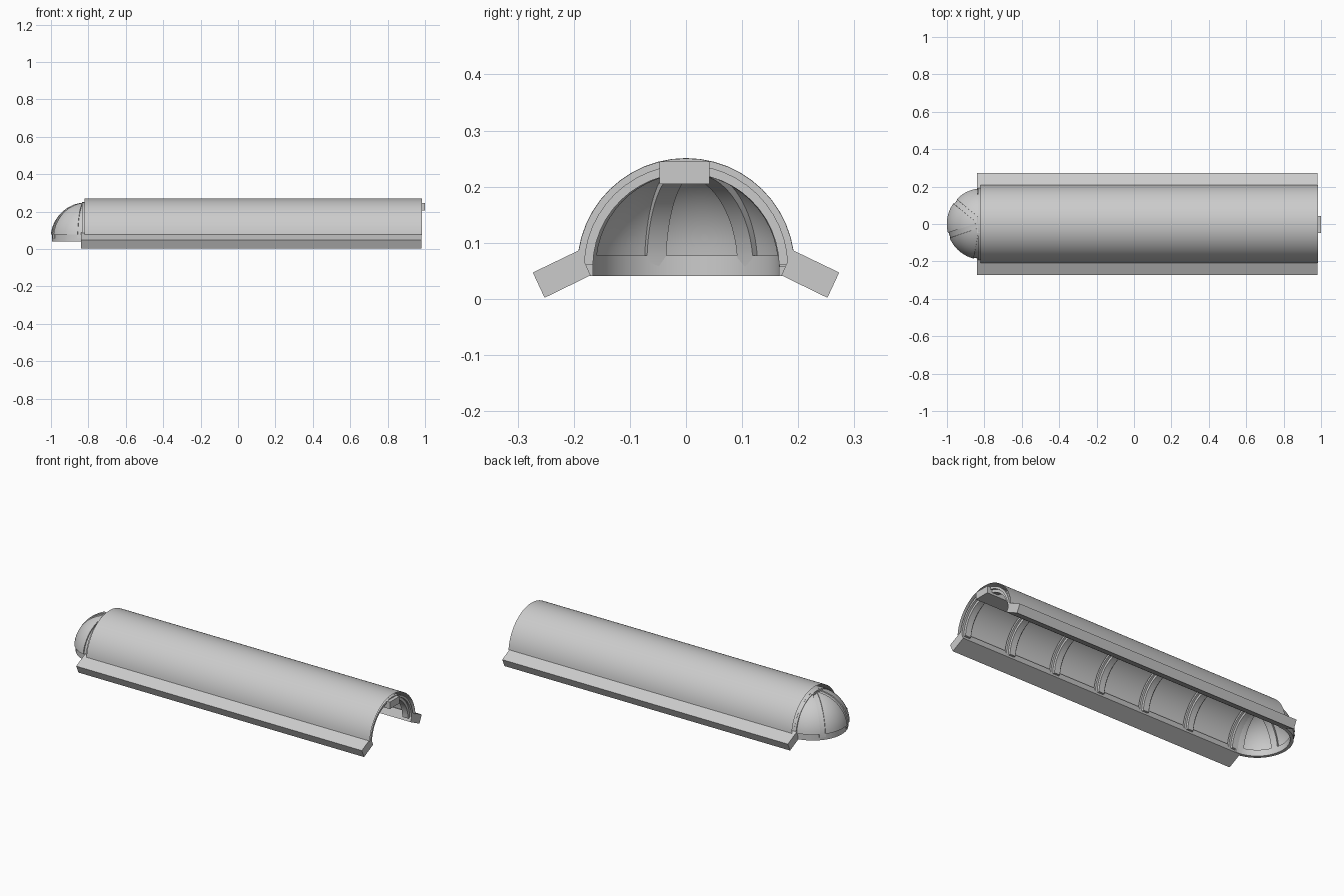
import bpy, bmesh
from math import sin, cos, radians, pi

if "Cube" in bpy.data.objects:
    bpy.data.objects.remove(bpy.data.objects["Cube"])

CZ = 0.057      # height of the vault axis
CX = -0.81      # centre of the end dome


def finish(name, bm, angle=30):
    bmesh.ops.remove_doubles(bm, verts=bm.verts, dist=1e-5)
    bmesh.ops.recalc_face_normals(bm, faces=bm.faces)
    me = bpy.data.meshes.new(name)
    bm.to_mesh(me)
    bm.free()
    ob = bpy.data.objects.new(name, me)
    bpy.context.collection.objects.link(ob)
    bpy.ops.object.select_all(action='DESELECT')
    ob.select_set(True)
    bpy.context.view_layer.objects.active = ob
    bpy.ops.object.shade_smooth_by_angle(angle=radians(angle))
    return ob


def bent_block(name, f, nu, nv):
    """Closed block: f(u, v, w) bends the unit cube, gridded nu x nv."""
    bm = bmesh.new()
    g = [[[bm.verts.new(f(i / nu, j / nv, w)) for w in (0, 1)]
          for j in range(nv + 1)] for i in range(nu + 1)]
    for i in range(nu):
        for j in range(nv):
            for w in (0, 1):
                bm.faces.new((g[i][j][w], g[i+1][j][w], g[i+1][j+1][w], g[i][j+1][w]))
    for i in range(nu):
        for j in (0, nv):
            bm.faces.new((g[i][j][0], g[i+1][j][0], g[i+1][j][1], g[i][j][1]))
    for j in range(nv):
        for i in (0, nu):
            bm.faces.new((g[i][j][0], g[i][j+1][0], g[i][j+1][1], g[i][j][1]))
    return finish(name, bm)


def mix(a, b, t):
    return a + (b - a) * t


def prism(name, section, x0, x1):
    bm = bmesh.new()
    a = [bm.verts.new((x0, y, z)) for y, z in section]
    b = [bm.verts.new((x1, y, z)) for y, z in section]
    n = len(section)
    bm.faces.new(a)
    bm.faces.new(b)
    for i in range(n):
        bm.faces.new((a[i], a[(i+1) % n], b[(i+1) % n], b[i]))
    return finish(name, bm)


# Thin vault skin, open sheet
bm = bmesh.new()
N = 40
rows = []
for i in range(N + 1):
    t = mix(radians(5), pi - radians(5), i / N)
    rows.append([bm.verts.new((x, 0.209 * cos(t), CZ + 0.212 * sin(t))) for x in (-0.82, 0.985)])
for p, q in zip(rows, rows[1:]):
    bm.faces.new((p[0], p[1], q[1], q[0]))
finish("vault_skin", bm)

# Sloping side rails
for s, side in ((1, "back"), (-1, "front")):
    prism(side + "_rail", [(s * y, z) for y, z in
          ((0.19, 0.087), (0.273, 0.047), (0.252, 0.002), (0.17, 0.042))], -0.84, 0.98)

# Ridge beam
prism("ridge_beam", [(-0.047, 0.205), (0.042, 0.205), (0.042, 0.245), (-0.047, 0.245)], -0.84, 1.0)

# Arched ribs under the skin, each with a wider flange
for k in range(7):
    x = mix(-0.805, 0.95, k / 6)
    for part, hw, r0, r1 in (("rib", 0.018, 0.166, 0.194), ("rib_flange", 0.03, 0.181, 0.1935)):
        bent_block(f"{part}_{k}", lambda u, v, w: (
            x + mix(-hw, hw, v),
            mix(r0, r1, w) * cos(mix(0.02, pi - 0.02, u)),
            CZ + mix(r0, r1, w) * sin(mix(0.02, pi - 0.02, u))), 24, 1)


# Dome base band
bent_block("dome_base", lambda u, v, w: (
    CX - mix(0.166, 0.184, w) * cos(mix(-pi/2, pi/2, u)),
    mix(0.166, 0.184, w) * sin(mix(-pi/2, pi/2, u)),
    mix(0.041, 0.077, v)), 32, 1)

# Dome ribs, constant width, meeting at the crown
RIBS = [-80, -18.5, 39.5, 86]
for k, deg in enumerate(RIBS):
    a = radians(deg)

    def rib(u, v, w):
        r, e, t = mix(0.166, 0.186, w), mix(0.0, radians(88), u), mix(-0.018, 0.018, v)
        return (CX - r * cos(e) * cos(a) + t * sin(a),
                r * cos(e) * sin(a) + t * cos(a), CZ + r * sin(e))
    bent_block(f"dome_rib_{k}", rib, 14, 1)

# Curved dome panels between the ribs
for k, (d0, d1) in enumerate(zip(RIBS, RIBS[1:])):
    def panel(u, v, w):
        e = mix(radians(6), radians(80), v)
        gap = 0.075 * min(1 / cos(e), 5.5)
        a = mix(radians(d0) + gap, radians(d1) - gap, u)
        r = mix(0.18, 0.192, w)
        return (CX - r * cos(e) * cos(a), r * cos(e) * sin(a), CZ + r * sin(e))
    bent_block(f"dome_panel_{k}", panel, 12, 14)
